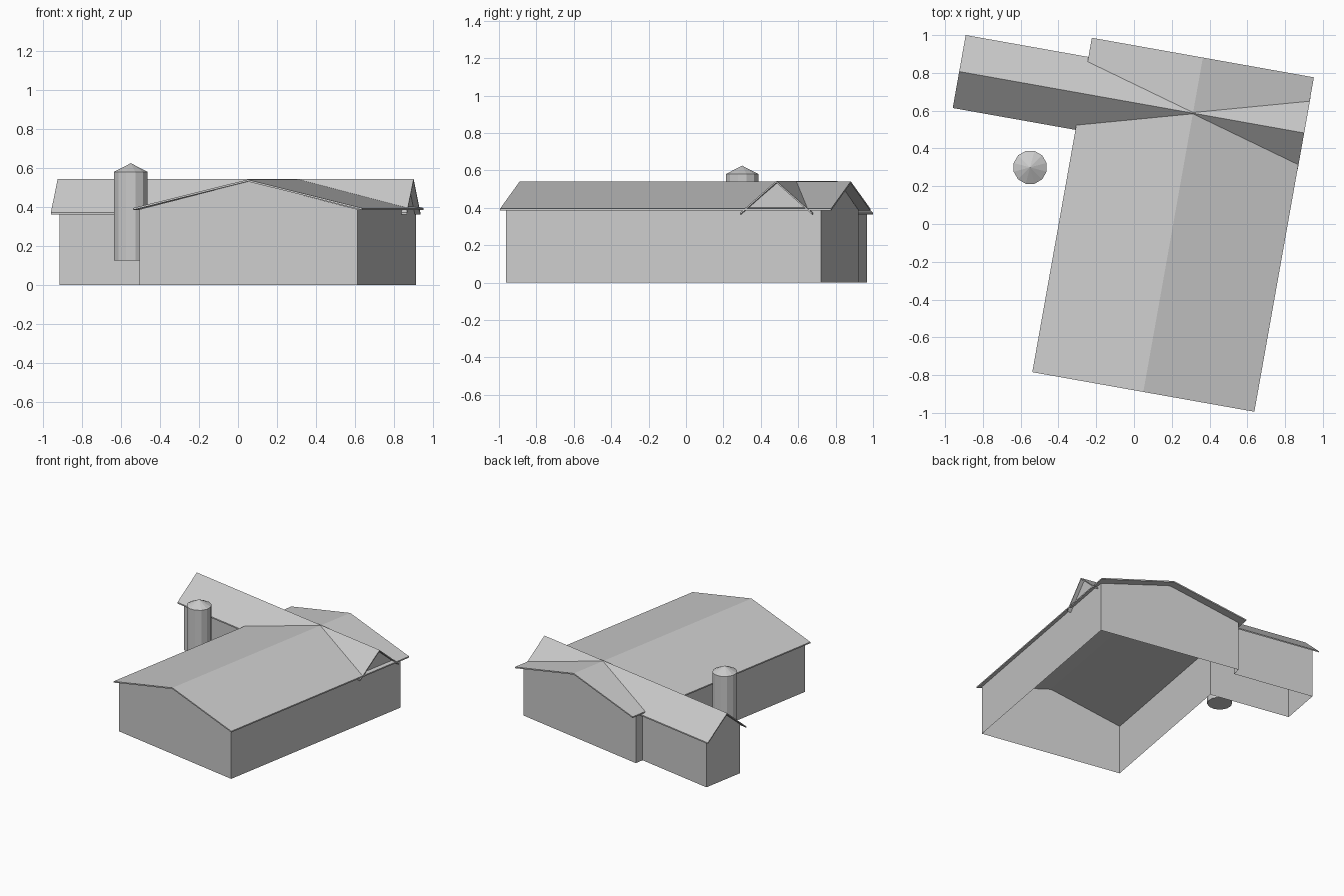
import bpy, bmesh, math
from mathutils import Matrix

if "Cube" in bpy.data.objects:
    bpy.data.objects.remove(bpy.data.objects["Cube"])

# Building frame: u across the main hall, v along it, turned about z
FRAME = Matrix.Translation((0.207, -0.004, 0)) @ Matrix.Rotation(math.radians(-10.1), 4, 'Z')
WALL = 0.388
WING_V = 0.60


def finish(bm, name, matrix=FRAME):
    mesh = bpy.data.meshes.new(name)
    bm.to_mesh(mesh)
    bm.free()
    obj = bpy.data.objects.new(name, mesh)
    bpy.context.collection.objects.link(obj)
    obj.matrix_world = matrix
    return obj


def roof(name, place, half, eave, ridge, start, end, thick=0.01):
    """Inverted-V slab swept from start to end; place(s, t) maps across/along to u, v."""
    profile = [(-half, eave), (0, ridge), (half, eave),
               (half, eave - thick), (0, ridge - thick), (-half, eave - thick)]
    bm = bmesh.new()
    a, b = [[bm.verts.new((*place(s, t), z)) for s, z in profile] for t in (start, end)]
    for i in range(6):
        j = (i + 1) % 6
        bm.faces.new((a[i], a[j], b[j], b[i]))
    for ring in (a, b):
        bm.faces.new((ring[0], ring[1], ring[4], ring[5]))
        bm.faces.new((ring[1], ring[2], ring[3], ring[4]))
    bmesh.ops.recalc_face_normals(bm, faces=bm.faces)
    return finish(bm, name)


# Walls: one open-bottomed shell around the hall and its side wing
bm = bmesh.new()
outline = [(-0.569, -0.872), (0.569, -0.872), (0.569, 0.839), (-0.569, 0.839),
           (-0.569, WING_V + 0.17), (-1.217, WING_V + 0.17),
           (-1.217, WING_V - 0.17), (-0.569, WING_V - 0.17)]
low = [bm.verts.new((u, v, 0)) for u, v in outline]
high = [bm.verts.new((u, v, WALL)) for u, v in outline]
for i in range(len(outline)):
    j = (i + 1) % len(outline)
    bm.faces.new((low[i], low[j], high[j], high[i]))
finish(bm, "walls")

# Gable triangles above the walls
gables = {
    "front_gable": [(-0.569, -0.872), (0.569, -0.872)],
    "back_gable": [(0.569, 0.839), (-0.569, 0.839)],
    "wing_gable": [(-1.217, WING_V + 0.17), (-1.217, WING_V - 0.17)],
    "side_gable": [(0.569, WING_V - 0.17), (0.569, WING_V + 0.17)],
}
for name, (p, q) in gables.items():
    bm = bmesh.new()
    peak = ((p[0] + q[0]) / 2, (p[1] + q[1]) / 2, 0.532)
    bm.faces.new([bm.verts.new(c) for c in ((*p, WALL), (*q, WALL), peak)])
    finish(bm, name)

# Roofs: the wing roof crosses the hall roof with a level ridge
roof("main_roof", lambda s, t: (s, t), 0.597, 0.395, 0.541, -0.899, 0.899)
roof("wing_roof", lambda s, t: (t, WING_V + s), 0.196, 0.373, 0.544, -1.257, 0.598)

# Silo: twelve-sided drum with a low conical cap
SILO = Matrix.Translation((-0.55, 0.30, 0)) @ Matrix.Rotation(math.radians(15), 4, 'Z')
for name, top_radius, z0, z1 in (("silo", 0.09, 0.125, 0.58), ("silo_cap", 0, 0.58, 0.625)):
    bm = bmesh.new()
    bmesh.ops.create_cone(bm, cap_ends=True, segments=12, radius1=0.09, radius2=top_radius,
                          depth=z1 - z0, matrix=Matrix.Translation((0, 0, (z0 + z1) / 2)))
    finish(bm, name, SILO)
